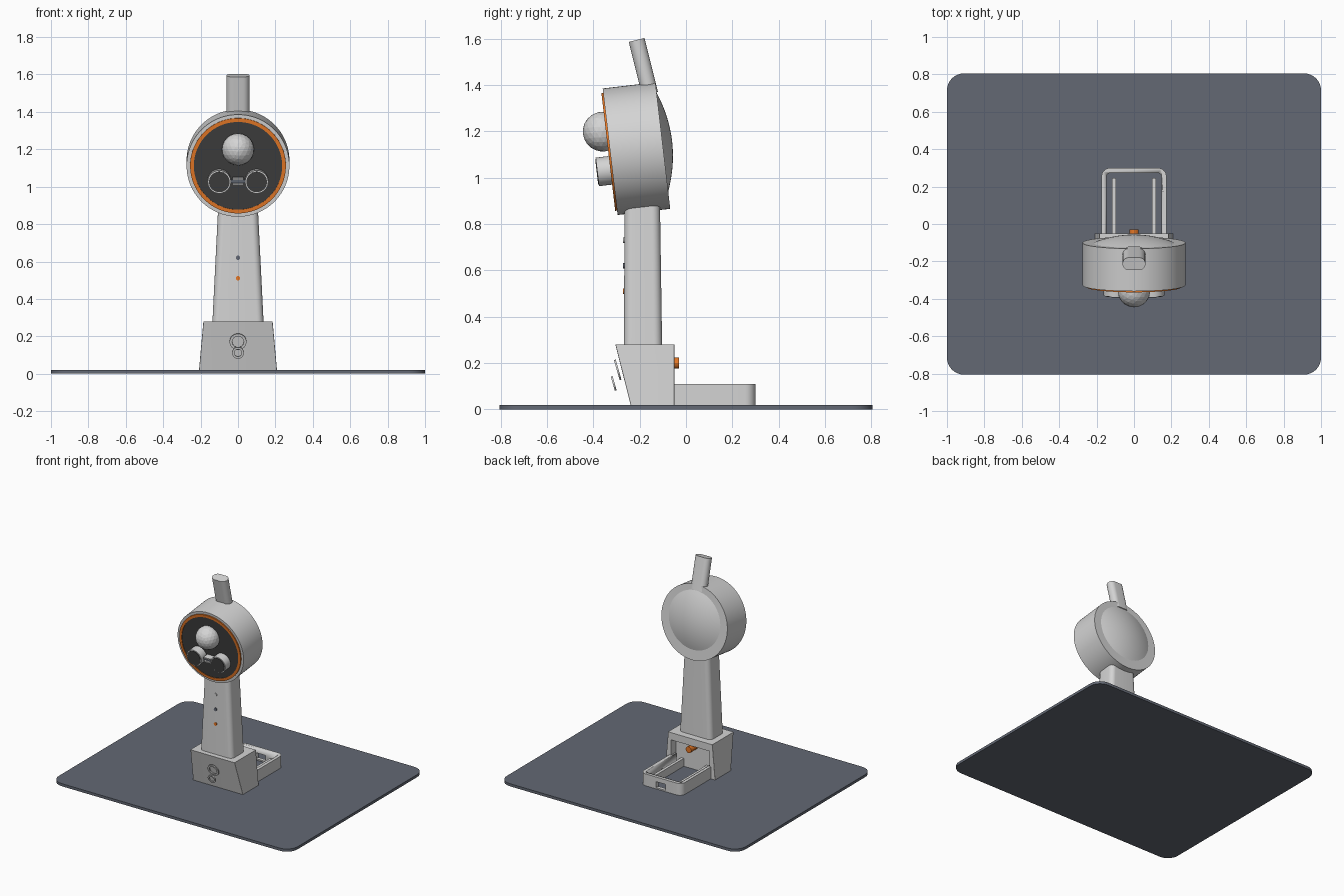
import bpy, bmesh, math
from mathutils import Matrix, Vector

if "Cube" in bpy.data.objects:
    bpy.data.objects.remove(bpy.data.objects["Cube"])


def material(name, rgb):
    m = bpy.data.materials.new(name)
    m.use_nodes = True
    m.diffuse_color = (*rgb, 1)
    m.node_tree.nodes["Principled BSDF"].inputs["Base Color"].default_value = (*rgb, 1)
    return m


LIGHT = material("light grey", (0.66, 0.66, 0.66))
SLATE = material("slate", (0.125, 0.14, 0.175))
DARK = material("charcoal", (0.05, 0.05, 0.05))
ORANGE = material("orange", (0.85, 0.2, 0.02))


def finish(name, bm, mat, matrix=Matrix(), smooth=True):
    bmesh.ops.remove_doubles(bm, verts=bm.verts, dist=1e-5)
    bmesh.ops.recalc_face_normals(bm, faces=bm.faces)
    bm.transform(matrix)
    mesh = bpy.data.meshes.new(name)
    bm.to_mesh(mesh)
    bm.free()
    mesh.materials.append(mat)
    ob = bpy.data.objects.new(name, mesh)
    bpy.context.collection.objects.link(ob)
    bpy.ops.object.select_all(action="DESELECT")
    ob.select_set(True)
    bpy.context.view_layer.objects.active = ob
    if smooth:
        bpy.ops.object.shade_smooth_by_angle(angle=math.radians(30))
    return ob


def lathe(name, profile, mat, matrix=Matrix(), steps=64):
    """Spin (radius, y) points around the Y axis."""
    bm = bmesh.new()
    verts = [bm.verts.new((r, y, 0)) for r, y in profile]
    edges = [bm.edges.new(p) for p in zip(verts, verts[1:])]
    bmesh.ops.spin(bm, geom=verts + edges, cent=(0, 0, 0), axis=(0, 1, 0),
                   angle=math.tau, steps=steps, use_duplicate=False)
    return finish(name, bm, mat, matrix)


def disc(name, r, front, back, mat, matrix=Matrix(), steps=64, hole=0):
    pts = [(hole, front), (r, front), (r, back), (hole, back)]
    return lathe(name, pts + pts[:1] if hole else pts, mat, matrix, steps)


def loft(name, sections, mat, matrix=Matrix(), seg=8):
    """Join rounded rectangles (x half, y min, y max, radius, z)."""
    bm = bmesh.new()
    loops = []
    for hx, y0, y1, r, z in sections:
        ring = []
        for k, (sx, cy) in enumerate([(1, y1 - r), (-1, y1 - r), (-1, y0 + r), (1, y0 + r)]):
            for i in range(seg + 1):
                a = math.pi / 2 * (k + i / seg)
                ring.append(bm.verts.new((sx * (hx - r) + r * math.cos(a), cy + r * math.sin(a), z)))
        loops.append(ring)
    for a, b in zip(loops, loops[1:]):
        for i in range(len(a)):
            j = (i + 1) % len(a)
            bm.faces.new((a[i], a[j], b[j], b[i]))
    bm.faces.new(loops[0])
    bm.faces.new(loops[-1])
    return finish(name, bm, mat, matrix)


def box(name, x, y, z, mat, matrix=Matrix()):
    bm = bmesh.new()
    bmesh.ops.create_cube(bm, size=1)
    size = Matrix.Diagonal((x[1] - x[0], y[1] - y[0], z[1] - z[0], 1))
    mid = Matrix.Translation((sum(x) / 2, sum(y) / 2, sum(z) / 2))
    return finish(name, bm, mat, matrix @ mid @ size, False)


def cut(ob, cutter):
    mod = ob.modifiers.new("cut", "BOOLEAN")
    mod.object = cutter
    mod.solver = "EXACT"
    bpy.context.view_layer.objects.active = ob
    bpy.ops.object.modifier_apply(modifier=mod.name)
    bpy.data.objects.remove(cutter)


def at(x, y, z, tilt=0):
    return Matrix.Translation((x, y, z)) @ Matrix.Rotation(math.radians(tilt), 4, "X")


# Ground mat
loft("base_mat", [(1, -0.805, 0.805, 0.09, z) for z in (0, 0.02)], SLATE)

# Foot with an open recess at the back
foot = loft("foot", [(0.21, -0.235, -0.05, 0.003, 0.003),
                     (0.185, -0.305, -0.05, 0.003, 0.28)], LIGHT)
cut(foot, box("foot_cutter", (-0.16, 0.16), (-0.11, 0), (-0.05, 0.225), LIGHT))
disc("rear_knob", 0.024, -0.115, -0.03, ORANGE, at(0, 0, 0.2), 12)

# Two flat rings on the sloping front of the foot
disc("upper_foot_ring", 0.045, -0.004, 0.004, LIGHT, at(0, -0.295, 0.171, 16), 32, 0.031)
disc("lower_foot_ring", 0.032, -0.004, 0.004, LIGHT, at(0, -0.312, 0.112, 16), 32, 0.02)

# Tray frame with a notch in its rear wall and inner rails
tray = loft("tray_frame", [(0.173, -0.1, 0.3, 0.045, z) for z in (0.003, 0.11)], LIGHT)
cut(tray, loft("tray_cutter", [(0.148, -0.3, 0.273, 0.022, z) for z in (-0.1, 0.2)], LIGHT))
cut(tray, box("notch_cutter", (-0.04, 0.04), (0.25, 0.35), (0.03, 0.075), LIGHT))
for side, s in (("left", 1), ("right", -1)):
    box(side + "_tray_rail", sorted((s * 0.095, s * 0.117)), (-0.11, 0.245), (0.003, 0.08), LIGHT)

# Tapered column and its indicator dots
loft("column", [(0.137, -0.268, -0.103, 0.035, 0.27),
                (0.104, -0.265, -0.113, 0.035, 0.93)], LIGHT)
for name, z, mat in (("top", 0.73, LIGHT), ("middle", 0.62, SLATE), ("bottom", 0.51, ORANGE)):
    disc(name + "_dot", 0.012, -0.273, -0.26, mat, at(0, 0, z), 16)

# Tilted round head with a domed back
HEAD = at(0, -0.3275, 1.1125, 6.7)
disc("head", 0.275, 0, 0.229, LIGHT, HEAD, 96)
disc("face_trim", 0.256, -0.008, 0.01, ORANGE, HEAD, 96, 0.236)
disc("face_panel", 0.238, -0.004, 0.01, DARK, HEAD, 96)
dome = [(0.215 * i / 10, 0.229 + 0.042 * (1 - (i / 10) ** 2)) for i in range(11)]
lathe("back_dome", dome, LIGHT, HEAD @ at(0, 0, 0.015))

# Faceted ball on the face
bm = bmesh.new()
bmesh.ops.create_icosphere(bm, subdivisions=3, radius=0.086)
finish("face_ball", bm, LIGHT, HEAD @ at(0, -0.022, 0.09), False)

# Pair of round barrels joined by a bridge
for side, s in (("left", 1), ("right", -1)):
    place = HEAD @ at(s * 0.1, 0, -0.08)
    disc(side + "_barrel", 0.062, -0.065, 0.005, LIGHT, place, 48)
    disc(side + "_lens", 0.055, -0.068, -0.06, DARK, place, 48)
box("bridge_core", (-0.045, 0.045), (-0.04, 0), (-0.088, -0.072), SLATE, HEAD)
for name, z in (("upper", -0.066), ("lower", -0.094)):
    box(name + "_bridge_bar", (-0.03, 0.03), (-0.05, 0), (z - 0.005, z + 0.005), LIGHT, HEAD)

# Leaning stem on top of the head
loft("top_stem", [(0.061, -0.035, 0.035, 0.0345, z) for z in (-0.24, 0)], LIGHT,
     at(0, -0.213, 1.595, 14))
